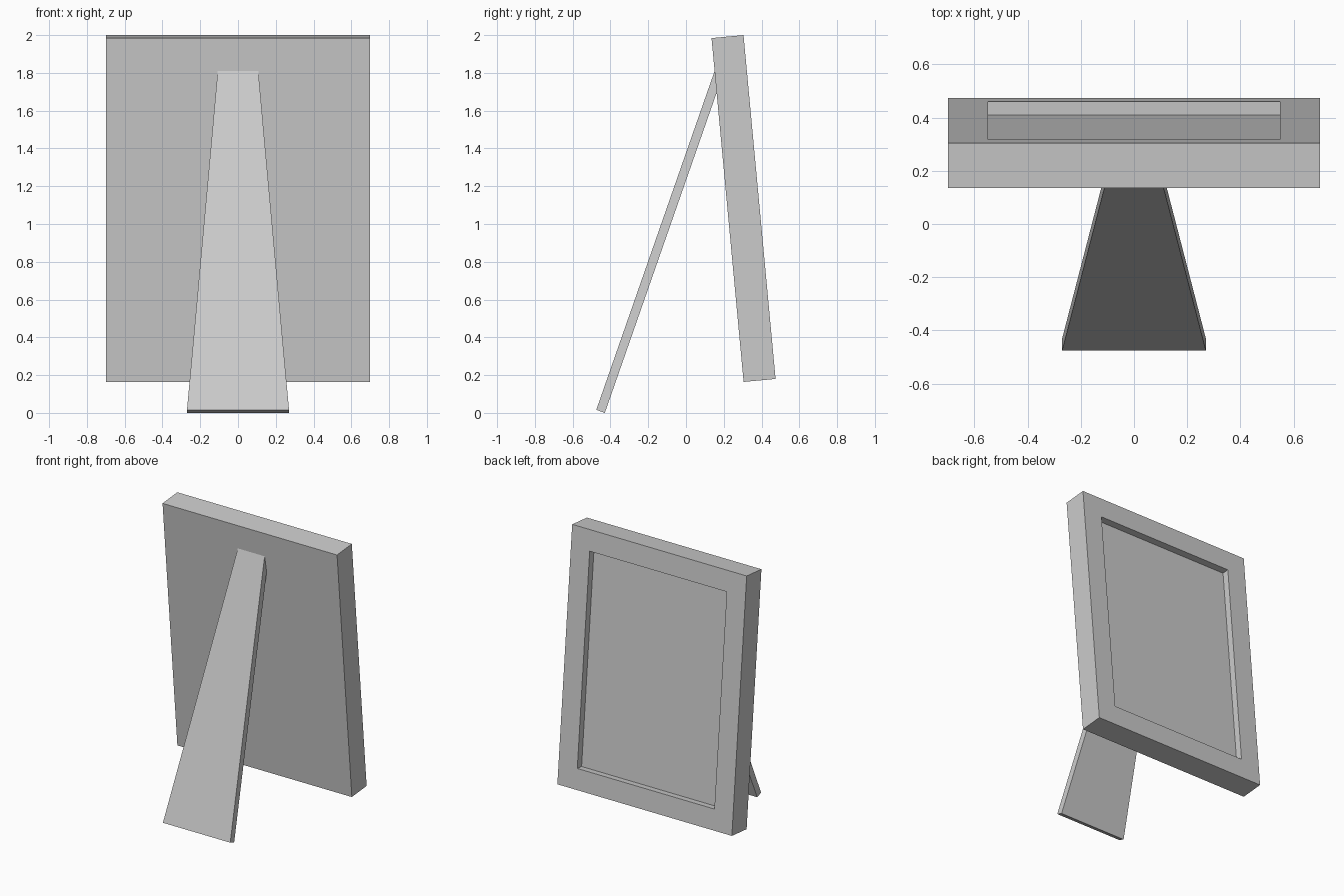
import bpy, bmesh
from math import radians

if "Cube" in bpy.data.objects:
    bpy.data.objects.remove(bpy.data.objects["Cube"])


def prism(name, bottom_half, top_half, depth, height, location, tilt):
    """Upright slab with its back bottom edge on the origin, tapering in x."""
    bm = bmesh.new()
    outline = [(-bottom_half, 0), (bottom_half, 0), (top_half, height), (-top_half, height)]
    face = bm.faces.new([bm.verts.new((x, 0, z)) for x, z in outline])
    ext = bmesh.ops.extrude_face_region(bm, geom=[face])["geom"]
    bmesh.ops.translate(bm, vec=(0, depth, 0),
                        verts=[g for g in ext if isinstance(g, bmesh.types.BMVert)])
    bmesh.ops.recalc_face_normals(bm, faces=bm.faces[:])
    mesh = bpy.data.meshes.new(name)
    obj = bpy.data.objects.new(name, mesh)
    bpy.context.collection.objects.link(obj)
    obj.location = location
    obj.rotation_euler.x = radians(tilt)
    return obj, bm


def finish(obj, bm):
    bm.to_mesh(obj.data)
    bm.free()


# Picture frame leaning back, with a recessed picture area on its +y face
frame, bm = prism("picture_frame", 0.70, 0.70, 0.17, 1.828, (0, 0.305, 0.164), 5.33)
bm.normal_update()
front = max(bm.faces, key=lambda f: f.normal.y)
bmesh.ops.inset_region(bm, faces=[front], thickness=0.15, use_even_offset=True)
picture = bmesh.ops.extrude_face_region(bm, geom=[front])["geom"]
bmesh.ops.translate(bm, vec=(0, -0.05, 0),
                    verts=[g for g in picture if isinstance(g, bmesh.types.BMVert)])
if front.is_valid:
    bmesh.ops.delete(bm, geom=[front], context='FACES_ONLY')
bmesh.ops.recalc_face_normals(bm, faces=bm.faces[:])
finish(frame, bm)

# Tapered easel leg, its top end sunk into the back of the frame
leg, bm = prism("easel_leg", 0.27, 0.104, 0.048, 1.94, (0, -0.475, 0.016), -19.25)
finish(leg, bm)
